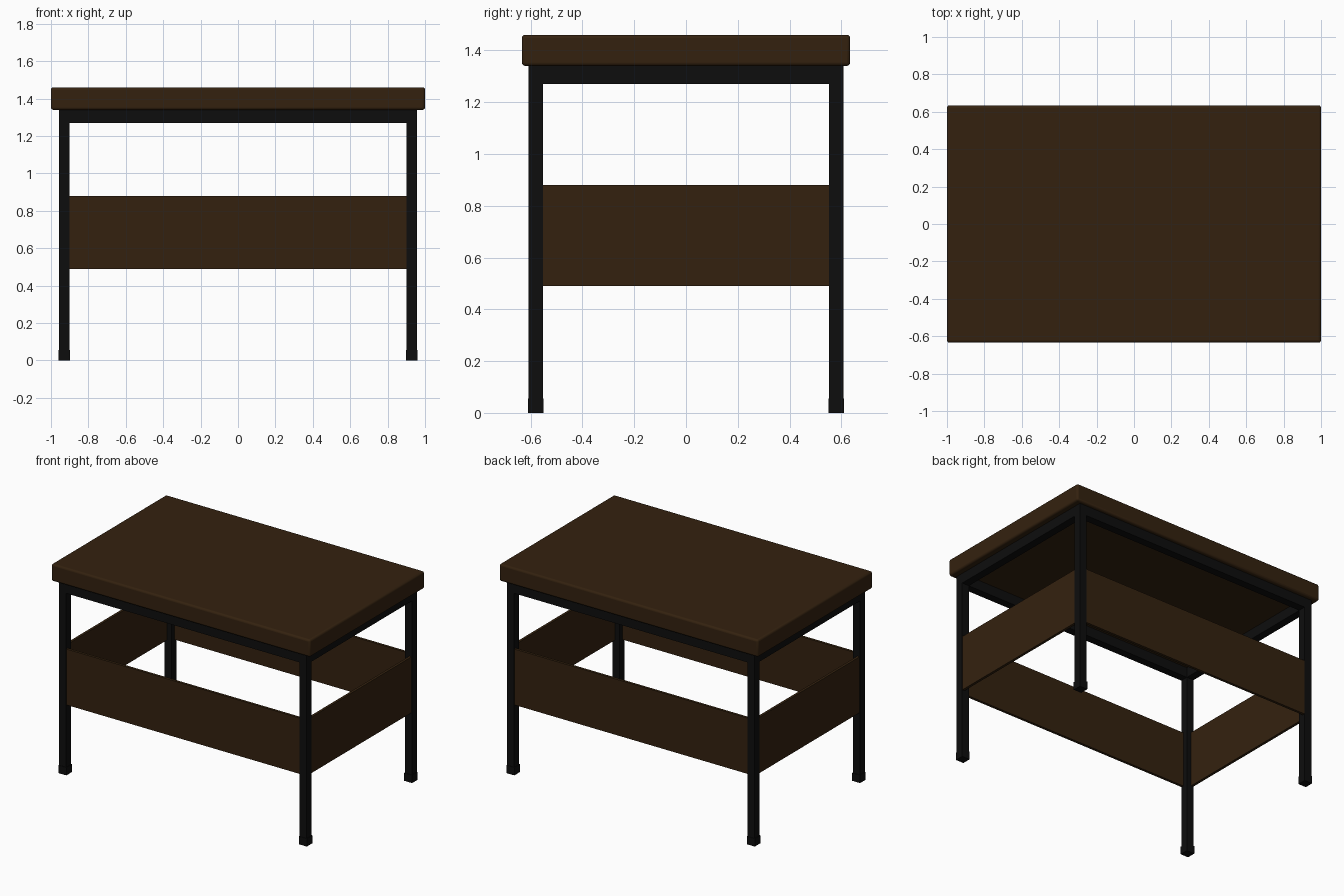
import bpy

if "Cube" in bpy.data.objects:
    bpy.data.objects.remove(bpy.data.objects["Cube"])


def material(name, rgb):
    m = bpy.data.materials.new(name)
    m.diffuse_color = (*rgb, 1)
    m.use_nodes = True
    m.node_tree.nodes["Principled BSDF"].inputs["Base Color"].default_value = m.diffuse_color
    return m


WOOD = material("dark brown wood", (0.034, 0.0155, 0.0047))
METAL = material("black metal", (0.0043, 0.0043, 0.0043))


def box(name, lo, hi, mat, bevel=0, segments=2):
    bpy.ops.mesh.primitive_cube_add(size=1, location=[(a + b) / 2 for a, b in zip(lo, hi)])
    ob = bpy.context.object
    ob.name = name
    ob.scale = [b - a for a, b in zip(lo, hi)]
    bpy.ops.object.transform_apply(location=False, rotation=False, scale=True)
    ob.data.materials.append(mat)
    if bevel:
        mod = ob.modifiers.new("rounded edges", 'BEVEL')
        mod.width = bevel
        mod.segments = segments
    return ob


X, Y = 0.957, 0.608      # outer faces of the frame
T = 0.055                # tube thickness
PANEL = 0.02             # panel thickness
TOP, BOTTOM = 1.34, 1.27  # apron rail heights

# Table top with softened edges
top = box("table_top", (-1, -0.634, TOP), (1, 0.634, 1.46), WOOD, 0.013, 3)
bpy.ops.object.shade_smooth_by_angle()


def span(s, outer, inner):
    """Range between the outer and inner distance on side s."""
    return sorted((s * outer, s * inner))


# Legs with slightly wider feet
for sx, nx in ((-1, "left"), (1, "right")):
    for sy, ny in ((-1, "front"), (1, "back")):
        x0, x1 = span(sx, X, X - T)
        y0, y1 = span(sy, Y, Y - T)
        box(f"{ny}_{nx}_leg", (x0, y0, 0.03), (x1, y1, TOP), METAL)
        g = 0.003
        box(f"{ny}_{nx}_foot", (x0 - g, y0 - g, 0), (x1 + g, y1 + g, 0.055), METAL)

# Apron rails and lower panels on the long sides
for s, n in ((-1, "front"), (1, "back")):
    y0, y1 = span(s, Y, Y - T)
    box(f"{n}_rail", (-X + T, y0, BOTTOM), (X - T, y1, TOP), METAL)
    y0, y1 = span(s, Y - 0.002, Y - PANEL)
    box(f"{n}_panel", (-X + T, y0, 0.49), (X - T, y1, 0.88), WOOD)

# Apron rails and lower panels on the short sides
for s, n in ((-1, "left"), (1, "right")):
    x0, x1 = span(s, X, X - T)
    box(f"{n}_rail", (x0, -Y + T, BOTTOM), (x1, Y - T, TOP), METAL)
    x0, x1 = span(s, X - 0.002, X - PANEL)
    box(f"{n}_panel", (x0, -Y + T, 0.49), (x1, Y - T, 0.88), WOOD)
